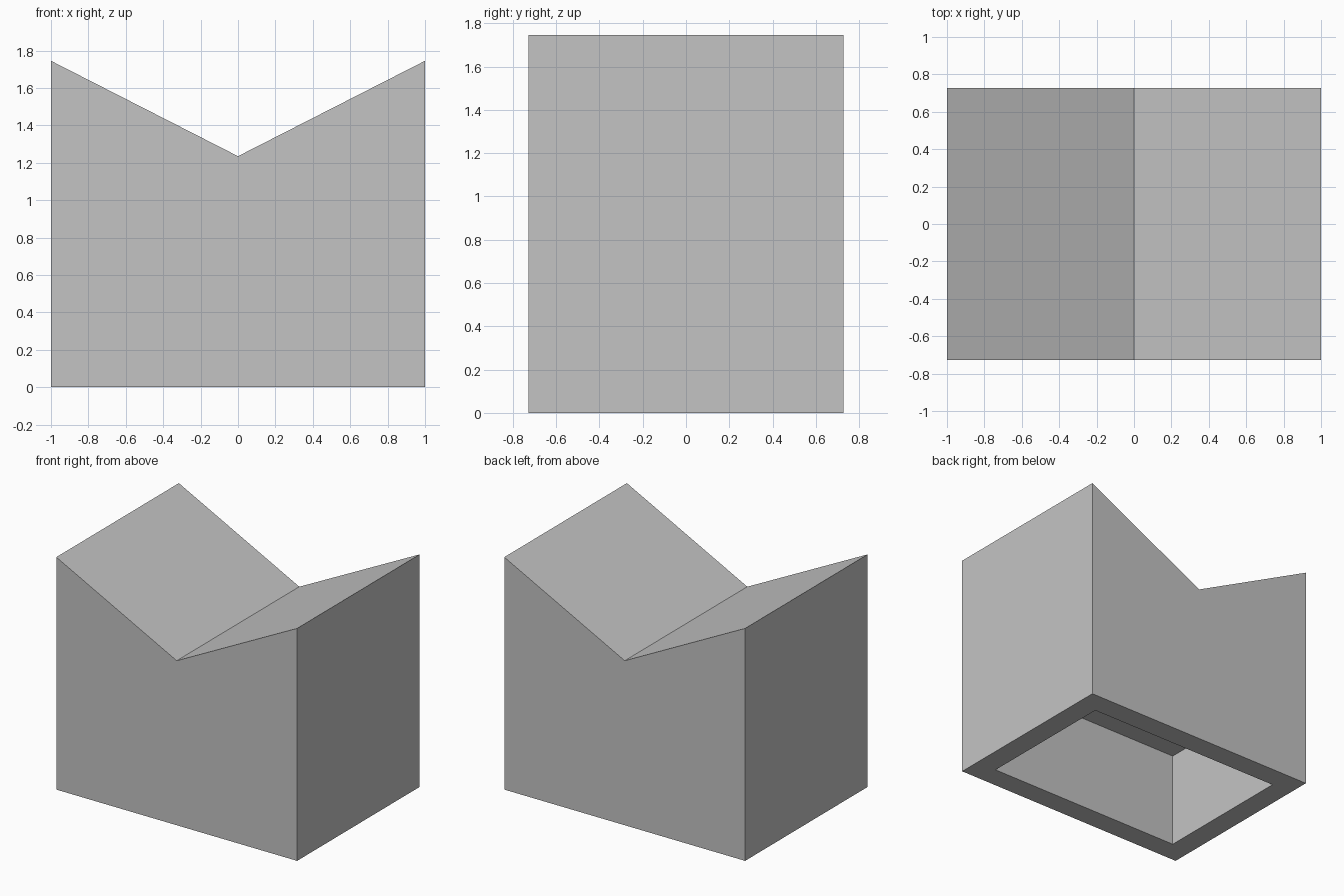
import bpy
import bmesh

cube = bpy.data.objects.get("Cube")
if cube:
    bpy.data.objects.remove(cube, do_unlink=True)

HALF_X, HALF_Y = 1.0, 0.727      # outer half sizes
PEAK, VALLEY = 1.745, 1.235      # heights of the notched top
WALL, DEPTH = 0.17, 0.73         # wall thickness and cavity depth

grey = bpy.data.materials.new("light_grey")
grey.use_nodes = True
colour = (0.55, 0.55, 0.55, 1.0)
grey.diffuse_color = colour
grey.node_tree.nodes["Principled BSDF"].inputs["Base Color"].default_value = colour


def extrude_profile(bm, profile, half_y):
    """Extrude an x-z outline along y; return the downward face."""
    front = bm.faces.new([bm.verts.new((x, -half_y, z)) for x, z in profile])
    result = bmesh.ops.extrude_face_region(bm, geom=[front], use_keep_orig=True)
    moved = [g for g in result["geom"] if isinstance(g, bmesh.types.BMVert)]
    bmesh.ops.translate(bm, verts=moved, vec=(0, 2 * half_y, 0))
    bmesh.ops.recalc_face_normals(bm, faces=bm.faces[:])
    return min(bm.faces, key=lambda f: f.calc_center_median().z)


# Block with a V-shaped valley along its top
bm = bmesh.new()
outline = [(-HALF_X, 0), (HALF_X, 0), (HALF_X, PEAK), (0, VALLEY), (-HALF_X, PEAK)]
bottom = extrude_profile(bm, outline, HALF_Y)

# Rectangular cavity sunk into the underside
bmesh.ops.inset_region(bm, faces=[bottom], thickness=WALL, use_even_offset=True)
result = bmesh.ops.extrude_face_region(bm, geom=[bottom])
ceiling = [g for g in result["geom"] if isinstance(g, bmesh.types.BMVert)]
if bottom.is_valid:
    bmesh.ops.delete(bm, geom=[bottom], context="FACES_ONLY")
bmesh.ops.translate(bm, verts=ceiling, vec=(0, 0, DEPTH))
bmesh.ops.recalc_face_normals(bm, faces=bm.faces[:])

mesh = bpy.data.meshes.new("notched_block")
bm.to_mesh(mesh)
bm.free()
mesh.materials.append(grey)
block = bpy.data.objects.new("notched_block", mesh)
bpy.context.collection.objects.link(block)
